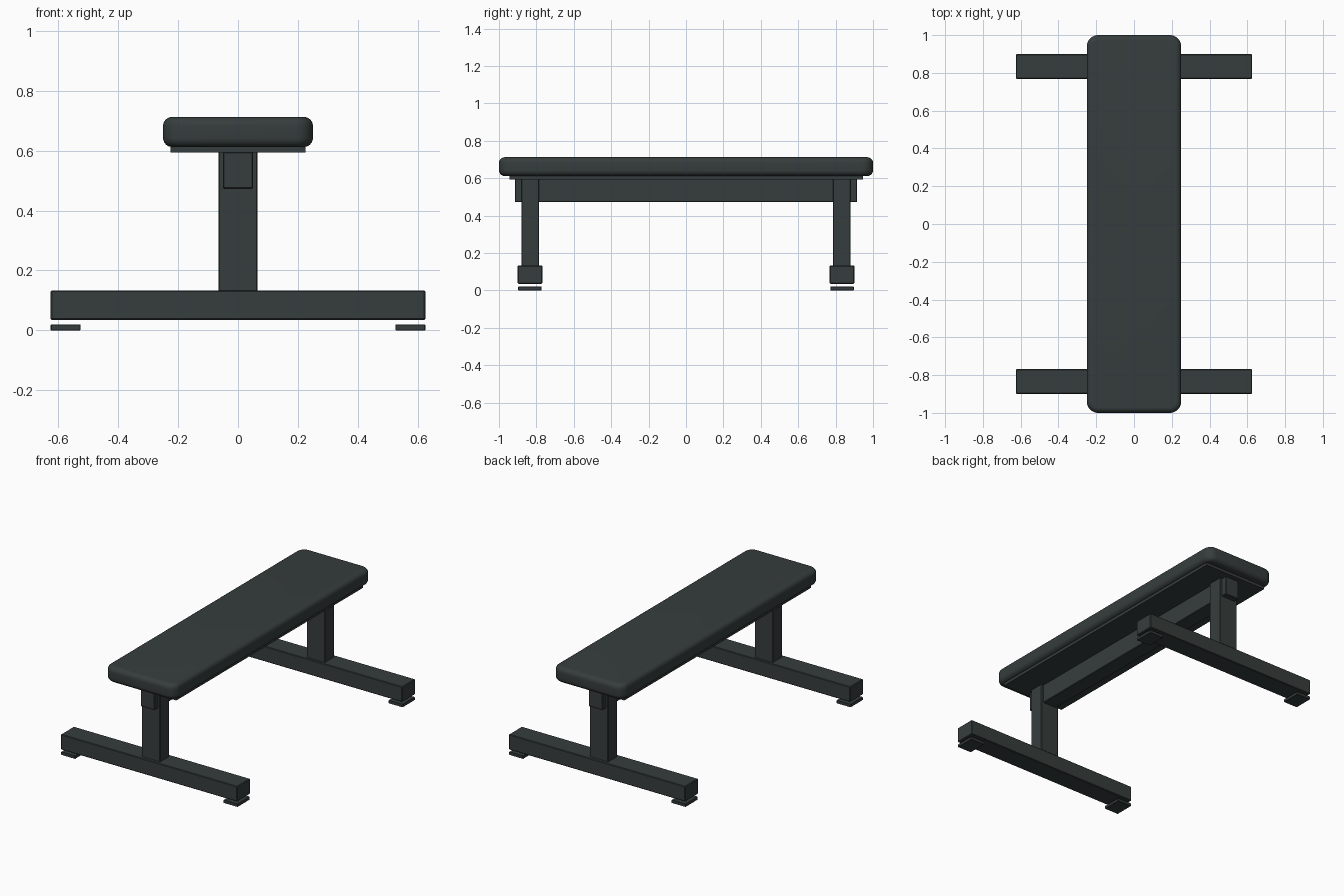
import bpy, bmesh
from mathutils import Matrix

if "Cube" in bpy.data.objects:
    bpy.data.objects.remove(bpy.data.objects["Cube"])

mat = bpy.data.materials.new("dark grey green")
mat.diffuse_color = (0.037, 0.047, 0.046, 1)
mat.use_nodes = True
mat.node_tree.nodes["Principled BSDF"].inputs["Base Color"].default_value = mat.diffuse_color


def box(name, x, y, z, bevel=0.0, corner=0.0, segments=1):
    """Box from (min, max) ranges; corner rounds the plan outline, bevel the other edges."""
    bm = bmesh.new()
    size = [r[1] - r[0] for r in (x, y, z)]
    bmesh.ops.create_cube(bm, size=1, matrix=Matrix.Diagonal((*size, 1)))
    if corner:
        upright = [e for e in bm.edges if abs(e.verts[0].co.z - e.verts[1].co.z) > 1e-4]
        bmesh.ops.bevel(bm, geom=upright, offset=corner, segments=8, profile=0.5, affect='EDGES')
        rims = [e for e in bm.edges if abs(e.verts[0].co.z - e.verts[1].co.z) < 1e-4]
    else:
        rims = bm.edges[:]
    if bevel:
        bmesh.ops.bevel(bm, geom=rims, offset=bevel, segments=segments, profile=0.5, affect='EDGES')
    me = bpy.data.meshes.new(name)
    bm.to_mesh(me)
    bm.free()
    me.materials.append(mat)
    ob = bpy.data.objects.new(name, me)
    ob.location = [(r[0] + r[1]) / 2 for r in (x, y, z)]
    bpy.context.collection.objects.link(ob)
    return ob


# Cushion with rounded corners and rims
pad = box("pad", (-0.25, 0.25), (-1, 1), (0.612, 0.712), 0.03, 0.06, 6)
bpy.context.view_layer.objects.active = pad
pad.select_set(True)
bpy.ops.object.shade_smooth_by_angle()

# Backing board and the central beam under it
box("pad_board", (-0.225, 0.225), (-0.945, 0.945), (0.594, 0.614))
box("main_beam", (-0.05, 0.05), (-0.915, 0.915), (0.472, 0.596), 0.004)

# Post, floor bar and rubber feet at each end
for end, s in (("front", -1), ("back", 1)):
    def yr(a, b):
        return tuple(sorted((s * a, s * b)))
    box(end + "_post", (-0.065, 0.065), yr(0.785, 0.88), (0.13, 0.596), 0.003)
    box(end + "_floor_bar", (-0.625, 0.625), yr(0.768, 0.9), (0.035, 0.133), 0.004)
    for side, t in (("left", -1), ("right", 1)):
        xr = tuple(sorted((t * 0.525, t * 0.625)))
        box(f"{end}_{side}_foot", xr, yr(0.772, 0.897), (0, 0.02), 0.002)
